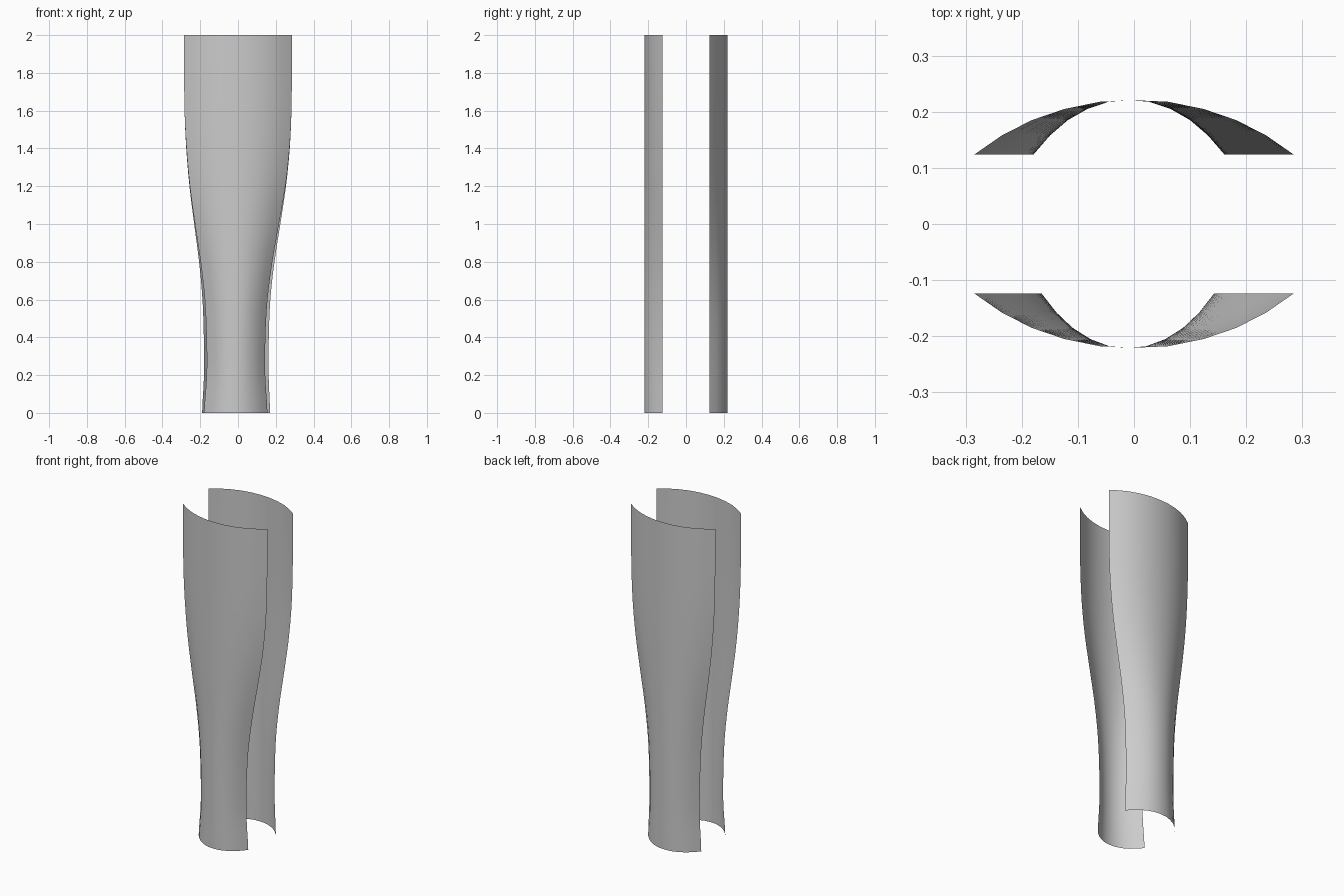
import bpy, bmesh

if "Cube" in bpy.data.objects:
    bpy.data.objects.remove(bpy.data.objects["Cube"])

# Half cross-section: (fraction of half width, y distance)
HALF = [(0, .2205), (.21, .218), (.435, .205), (.64, .185), (.825, .158), (1, .1235)]
SECTION = [(-u, y) for u, y in HALF[:0:-1]] + HALF

# Left and right edges at every 0.2 in height, from the bottom up
BACK = [(-.190, .170), (-.180, .162), (-.181, .163), (-.188, .171), (-.206, .193),
        (-.232, .224), (-.257, .254), (-.274, .274), (-.283, .283), (-.285, .285), (-.285, .285)]
FRONT = [(-.180, .156), (-.166, .144), (-.167, .145), (-.176, .156), (-.198, .182),
         (-.228, .217), (-.255, .251), (-.273, .273), (-.283, .283), (-.285, .285), (-.285, .285)]
SUB = 3


def catmull(vals, i, t):
    p = [vals[max(0, min(len(vals) - 1, i + k))] for k in (-1, 0, 1, 2)]
    return .5 * (2 * p[1] + (p[2] - p[0]) * t + (2 * p[0] - 5 * p[1] + 4 * p[2] - p[3]) * t * t
                 + (3 * p[1] - p[0] - 3 * p[2] + p[3]) * t ** 3)


def shell(name, edges, side):
    """Open curved sheet lofted through the width profile."""
    lefts, rights = zip(*edges)
    bm = bmesh.new()
    rows = []
    for j in range((len(edges) - 1) * SUB + 1):
        i, t = j // SUB, (j % SUB) / SUB
        l, r = catmull(lefts, i, t), catmull(rights, i, t)
        mid, half = (l + r) / 2, (r - l) / 2
        rows.append([bm.verts.new((mid + half * u, side * y, .2 * (i + t))) for u, y in SECTION])
    for a, b in zip(rows, rows[1:]):
        for k in range(len(SECTION) - 1):
            quad = (a[k], a[k + 1], b[k + 1], b[k])
            f = bm.faces.new(quad if side < 0 else quad[::-1])
            f.smooth = True
    me = bpy.data.meshes.new(name)
    bm.to_mesh(me)
    bm.free()
    bpy.context.collection.objects.link(bpy.data.objects.new(name, me))


# Front and back guards
shell("front_shell", FRONT, -1)
shell("back_shell", BACK, 1)
